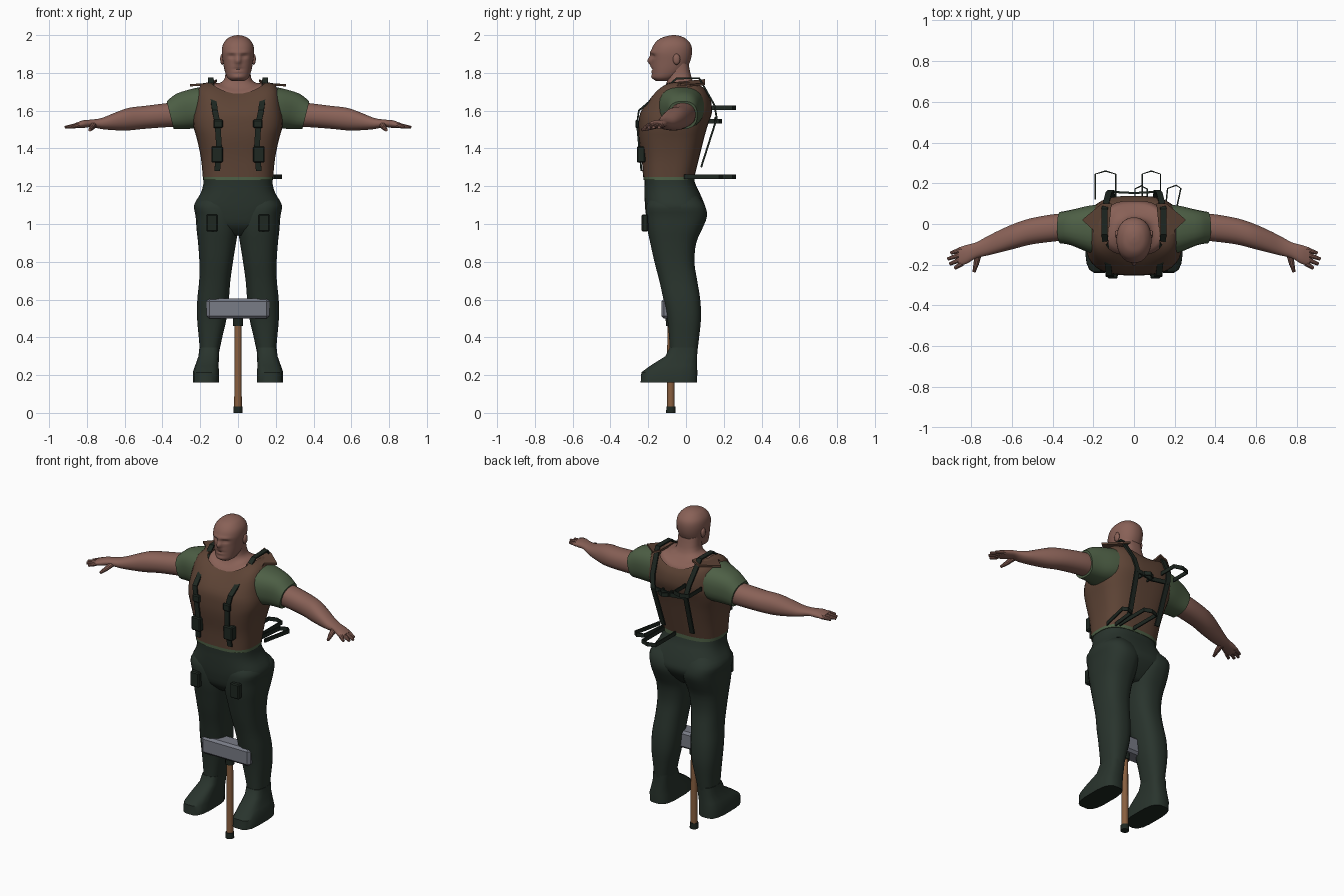
import bpy, bmesh, math
from mathutils import Vector, Matrix

if "Cube" in bpy.data.objects:
    bpy.data.objects.remove(bpy.data.objects["Cube"])


def material(name, r, g, b):
    m = bpy.data.materials.new(name)
    m.use_nodes = True
    m.diffuse_color = (r, g, b, 1)
    m.node_tree.nodes["Principled BSDF"].inputs["Base Color"].default_value = (r, g, b, 1)
    return m


SKIN = material("skin", .25, .12, .095)
VEST = material("vest_brown", .11, .057, .036)
PANTS = material("trouser_green", .022, .034, .026)
SHIRT = material("shirt_green", .075, .115, .06)
STRAP = material("strap_dark", .013, .02, .015)
STEEL = material("steel_grey", .19, .2, .24)
WOOD = material("handle_wood", .25, .115, .05)


def finish(name, bm, mat, mirror=False, angle=35):
    bmesh.ops.recalc_face_normals(bm, faces=bm.faces)
    me = bpy.data.meshes.new(name)
    bm.to_mesh(me)
    bm.free()
    me.materials.append(mat)
    me.polygons.foreach_set("use_smooth", [True] * len(me.polygons))
    me.set_sharp_from_angle(angle=math.radians(angle))
    ob = bpy.data.objects.new(name, me)
    bpy.context.collection.objects.link(ob)
    if mirror:
        ob.modifiers.new("mirror", "MIRROR").use_mirror_merge = False
    return ob


def bridge(name, rings, mat, mirror=False, cap=True, angle=35):
    """Skin a list of equal rings."""
    bm = bmesh.new()
    rows = [[bm.verts.new(p) for p in ring] for ring in rings]
    n = len(rows[0])
    for a, b in zip(rows, rows[1:]):
        for i in range(n):
            bm.faces.new((a[i], a[(i + 1) % n], b[(i + 1) % n], b[i]))
    if cap:
        bm.faces.new(rows[0])
        bm.faces.new(rows[-1])
    return finish(name, bm, mat, mirror, angle)


def smooth_keys(keys, steps):
    """Pass a soft spline through the section keys."""
    out = []
    for i in range(len(keys) - 1):
        p0, p1, p2 = keys[max(i - 1, 0)], keys[i], keys[i + 1]
        p3 = keys[min(i + 2, len(keys) - 1)]
        for s in range(steps):
            t = s / steps
            out.append([b + .5 * t * (c - a + t * (2 * a - 5 * b + 4 * c - d + t * (3 * (b - c) + d - a)))
                        for a, b, c, d in zip(p0, p1, p2, p3)])
    return out + [list(keys[-1])]


def loft(name, keys, mat, axis="z", n=2.5, seg=24, steps=3, warp=None, **kw):
    """Keys are (position, low and high of one side, low and high of the other)."""
    rings = []
    for t, a0, a1, b0, b1 in smooth_keys(keys, steps):
        ring = []
        for i in range(seg):
            u = 2 * math.pi * (i + .5) / seg
            ca, sa = math.cos(u), math.sin(u)
            a = (a0 + a1) / 2 + (a1 - a0) / 2 * math.copysign(abs(ca) ** (2 / n), ca)
            b = (b0 + b1) / 2 + (b1 - b0) / 2 * math.copysign(abs(sa) ** (2 / n), sa)
            p = Vector((a, b, t)) if axis == "z" else Vector((t, a, b))
            ring.append(warp(p) if warp else p)
        rings.append(ring)
    return bridge(name, rings, mat, **kw)


def tube(name, p0, p1, r0, r1, mat, seg=10, mirror=False):
    p0, p1 = Vector(p0), Vector(p1)
    q = (p1 - p0).to_track_quat("Z", "Y")
    circle = [Vector((math.cos(2 * math.pi * i / seg), math.sin(2 * math.pi * i / seg), 0)) for i in range(seg)]
    return bridge(name, [[p + q @ (c * r) for c in circle] for p, r in ((p0, r0), (p1, r1))], mat, mirror)


def ribbon(name, pts, wide, width, thick, mirror=False):
    """Flat strap swept along points, kept wide in one direction."""
    pts, wide, rings = [Vector(p) for p in pts], Vector(wide), []
    for i, p in enumerate(pts):
        along = pts[min(i + 1, len(pts) - 1)] - pts[max(i - 1, 0)]
        w, h = wide * width / 2, along.cross(wide).normalized() * thick / 2
        rings.append([p + w + h, p - w + h, p - w - h, p + w - h])
    return bridge(name, rings, STRAP, mirror, angle=25)


def box(name, centre, size, mat, bevel=.006, mirror=False):
    bm = bmesh.new()
    bmesh.ops.create_cube(bm, size=1, matrix=Matrix.Translation(centre) @ Matrix.Diagonal((*size, 1)))
    bmesh.ops.bevel(bm, geom=bm.edges[:], offset=bevel, segments=1, affect="EDGES")
    return finish(name, bm, mat, mirror, 25)


# Head, with the face pushed in and out of the loft
FACE = [(.024, 0, 1.862, .013, .02), (.008, 0, 1.89, .011, .03), (.007, .03, 1.908, .03, .009),
        (-.012, .033, 1.889, .018, .01), (-.006, 0, 1.82, .028, .004), (.005, 0, 1.808, .022, .007),
        (.005, 0, 1.832, .022, .007), (.007, 0, 1.778, .03, .013)]


def sculpt(p):
    if p.y < -.09:
        p.y -= sum(d * math.exp(-((abs(p.x) - x) / sx) ** 2 - ((p.z - z) / sz) ** 2) for d, x, z, sx, sz in FACE)
    return p


loft("head", [(1.758, -.035, .035, -.16, -.09), (1.775, -.056, .056, -.176, -.05),
              (1.81, -.07, .07, -.18, -.005), (1.86, -.08, .08, -.182, .022),
              (1.91, -.086, .086, -.184, .032), (1.95, -.08, .08, -.17, .026),
              (1.98, -.058, .058, -.14, 0), (1.995, -.03, .03, -.1, -.03),
              (2, -.004, .004, -.07, -.06)], SKIN, n=2.2, seg=56, steps=6, warp=sculpt, angle=60)

bm = bmesh.new()
bmesh.ops.create_icosphere(bm, subdivisions=2, radius=1,
                           matrix=Matrix.Translation((.084, -.05, 1.872)) @ Matrix.Diagonal((.011, .02, .03, 1)))
finish("ears", bm, SKIN, True, 60)


# Neck and vest share the rise toward the shoulders
def shoulder_rise(p):
    p.z += .06 * (p.x / .15) ** 2 * min(max((p.z - 1.6) / .09, 0), 1)
    return p


loft("neck", [(1.62, -.18, .18, -.19, .12), (1.69, -.147, .147, -.147, .107), (1.72, -.1, .1, -.118, .075),
              (1.76, -.07, .07, -.1, .035), (1.84, -.066, .066, -.1, .015)],
     SKIN, warp=shoulder_rise, seg=32, angle=60)
loft("vest", [(1.25, -.187, .187, -.228, .045), (1.35, -.197, .197, -.235, .07),
              (1.45, -.218, .218, -.25, .095), (1.52, -.237, .237, -.252, .115),
              (1.59, -.235, .235, -.242, .138), (1.65, -.212, .212, -.195, .132),
              (1.69, -.152, .152, -.152, .112)],
     VEST, n=2.9, seg=36, warp=shoulder_rise, cap=False, angle=50)
flap = [(.11, .1, 1.755), (.16, .1, 1.735), (.255, .02, 1.728), (.2, -.03, 1.732), (.2, -.08, 1.7), (.13, -.1, 1.735)]
bridge("shoulder_flaps", [[Vector(p) + Vector((0, 0, dz)) for p in flap] for dz in (0, .012)], VEST, True)


# Sleeves with a slanted cuff, then arms and hands
def slant(p):
    p.x += (p.z - 1.58) * .25 * min(max((p.x - .2) / .1, 0), 1)
    return p


loft("sleeves", [(.15, -.16, .1, 1.51, 1.735), (.22, -.14, .09, 1.505, 1.72), (.3, -.105, .07, 1.503, 1.69),
                 (.36, -.095, .06, 1.503, 1.65)], SHIRT, "x", warp=slant, mirror=True)
loft("arms", [(.3, -.08, .05, 1.515, 1.65), (.38, -.085, .05, 1.512, 1.64), (.5, -.1, .03, 1.503, 1.625),
              (.58, -.12, .005, 1.495, 1.615), (.65, -.138, -.025, 1.496, 1.59),
              (.72, -.155, -.06, 1.502, 1.562), (.775, -.168, -.09, 1.513, 1.553),
              (.82, -.195, -.102, 1.508, 1.549), (.862, -.205, -.115, 1.508, 1.534)],
     SKIN, "x", n=2.2, mirror=True, angle=60)
for i, (y, tip_x, tip_y) in enumerate([(-.125, .9, -.143), (-.148, .915, -.172), (-.171, .905, -.197), (-.193, .88, -.218)]):
    tube(f"finger_{i + 1}", (.845, y, 1.523), (tip_x, tip_y, 1.512), .014, .008, SKIN, mirror=True)
tube("thumb_base", (.765, -.145, 1.525), (.775, -.2, 1.508), .018, .013, SKIN, mirror=True)
tube("thumb_tip", (.775, -.196, 1.509), (.785, -.235, 1.498), .013, .008, SKIN, mirror=True)

# Trousers, belt and boots
loft("hips", [(.94, -.1, .1, -.15, .02), (.99, -.19, .19, -.198, .07), (1.05, -.222, .222, -.213, .108),
              (1.1, -.233, .233, -.218, .1), (1.16, -.2, .2, -.22, .075), (1.2, -.186, .186, -.22, .055),
              (1.245, -.182, .182, -.222, .04)], PANTS, n=2.7, seg=32, angle=60)
loft("legs", [(.32, .1, .202, -.085, .06), (.4, .083, .208, -.09, .07), (.5, .06, .217, -.1, .08),
              (.6, .048, .216, -.12, .076), (.7, .04, .206, -.142, .06), (.8, .026, .205, -.168, .045),
              (.9, .01, .212, -.19, .055), (.97, -.002, .22, -.205, .085), (1.04, -.005, .225, -.213, .112),
              (1.1, .01, .232, -.21, .1), (1.15, .03, .19, -.18, .06)], PANTS, mirror=True, angle=60)
loft("belt", [(1.232, -.186, .186, -.226, .046), (1.26, -.186, .186, -.226, .046)], SHIRT, n=2.9, seg=36, steps=1)
boots = loft("boots", [(.16, .1, .24, -.242, .06), (.215, .1, .24, -.238, .062), (.25, .102, .228, -.19, .06),
                       (.3, .1, .21, -.11, .06), (.345, .098, .205, -.088, .062)],
             PANTS, n=3.2, seg=16, steps=1, mirror=True)
boots.data.materials.append(STRAP)
for poly in boots.data.polygons:
    poly.material_index = int(poly.normal.z < -.5)

# Harness straps, buckles, pouches and pockets
ribbon("harness_straps", [(.11, -.236, 1.28), (.1, -.247, 1.4), (.108, -.259, 1.53), (.122, -.25, 1.6),
                          (.145, -.05, 1.77), (.145, .07, 1.772), (.125, .15, 1.63), (.112, .163, 1.56),
                          (.1, .08, 1.3)], (1, 0, 0), .03, .01, True)
ribbon("back_cross_strap", [(-.115, .158, 1.555), (0, .152, 1.54), (.115, .158, 1.555)], (0, 0, 1), .025, .01)
box("chest_buckles", (.105, -.258, 1.53), (.05, .02, .045), STRAP, mirror=True)
box("chest_pouches", (.11, -.238, 1.368), (.062, .045, .085), STRAP, mirror=True)
box("thigh_pockets", (.138, -.217, 1.005), (.06, .035, .092), STRAP, mirror=True)

# Tool holder loops on the back and waist
for name, x0, x1, y0, y1, z in [("upper_back_loop", -.19, -.09, .12, .26, 1.615), ("middle_back_loop", .005, .065, .12, .187, 1.545),
                                ("waist_loop", .04, .13, .03, .26, 1.25), ("side_waist_loop", .145, .23, -.01, .19, 1.25)]:
    inset = .04 if name == "side_waist_loop" else 0
    ribbon(name, [(x0, y0, z), (x0 + inset / 2, y1 - .015, z), ((x0 + x1) / 2 + inset / 2, y1, z),
                  (x1, y1 - .015, z), (x1 - inset, y0, z)], (0, 0, 1), .024, .007)

# Sledgehammer standing between the feet
tube("hammer_handle", (0, -.08, .02), (0, -.08, .48), .02, .019, WOOD, 12)
tube("hammer_pommel", (0, -.08, 0), (0, -.08, .035), .025, .024, STRAP, 12)
tube("hammer_collar", (0, -.08, .46), (0, -.08, .505), .026, .028, STRAP, 12)
box("hammer_head", (0, -.08, .552), (.332, .1, .106), STEEL, .014)
